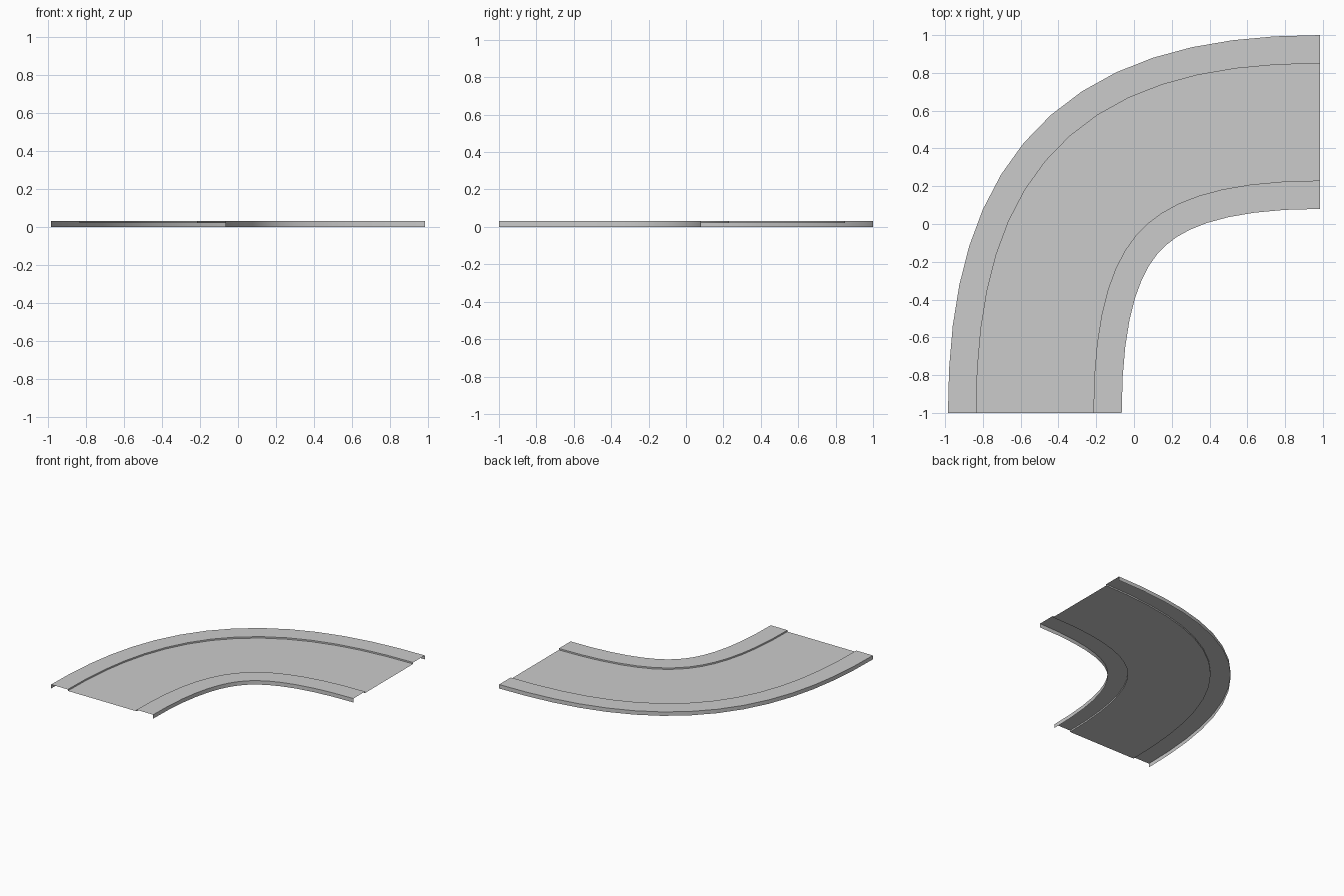
import bpy, bmesh, math
from mathutils import Vector

if "Cube" in bpy.data.objects:
    bpy.data.objects.remove(bpy.data.objects["Cube"])

SEGMENTS = 15
HANDLE = 1.107

# centre line of the bend: a single cubic curve
p0, p3 = Vector((-0.525, -1.0)), Vector((0.985, 0.54))
p1, p2 = p0 + Vector((0, HANDLE)), p3 - Vector((HANDLE, 0))


def frame(t):
    """Point on the centre line and its left-hand (outer) normal."""
    s = 1 - t
    point = p0 * s**3 + p1 * (3 * s * s * t) + p2 * (3 * s * t * t) + p3 * t**3
    tangent = (p1 - p0) * s * s + (p2 - p1) * (2 * s * t) + (p3 - p2) * t * t
    tangent.normalize()
    return point, Vector((-tangent.y, tangent.x))


def sweep(name, profile):
    """Sweep an open (offset, height) profile along the bend."""
    bm = bmesh.new()
    rings = []
    for i in range(SEGMENTS + 1):
        c, n = frame(i / SEGMENTS)
        rings.append([bm.verts.new((c.x + n.x * o, c.y + n.y * o, z)) for o, z in profile])
    for a, b in zip(rings, rings[1:]):
        for j in range(len(profile) - 1):
            bm.faces.new((a[j], a[j + 1], b[j + 1], b[j]))
    bm.normal_update()
    mesh = bpy.data.meshes.new(name)
    bm.to_mesh(mesh)
    bm.free()
    ob = bpy.data.objects.new(name, mesh)
    bpy.context.collection.objects.link(ob)
    bpy.ops.object.select_all(action='DESELECT')
    ob.select_set(True)
    bpy.context.view_layer.objects.active = ob
    bpy.ops.object.shade_smooth_by_angle(angle=math.radians(30))
    return ob


EDGE, KERB, TOP, ROAD = 0.46, 0.31, 0.032, 0.02

# road surface (profiles run from outer to inner so faces point up)
sweep("road_surface", [(KERB, ROAD), (-KERB, ROAD)])

# raised pavements with outer skirt and kerb step
sweep("outer_pavement", [(EDGE, 0), (EDGE, TOP), (KERB, TOP), (KERB, ROAD)])
sweep("inner_pavement", [(-KERB, ROAD), (-KERB, TOP), (-EDGE, TOP), (-EDGE, 0)])
